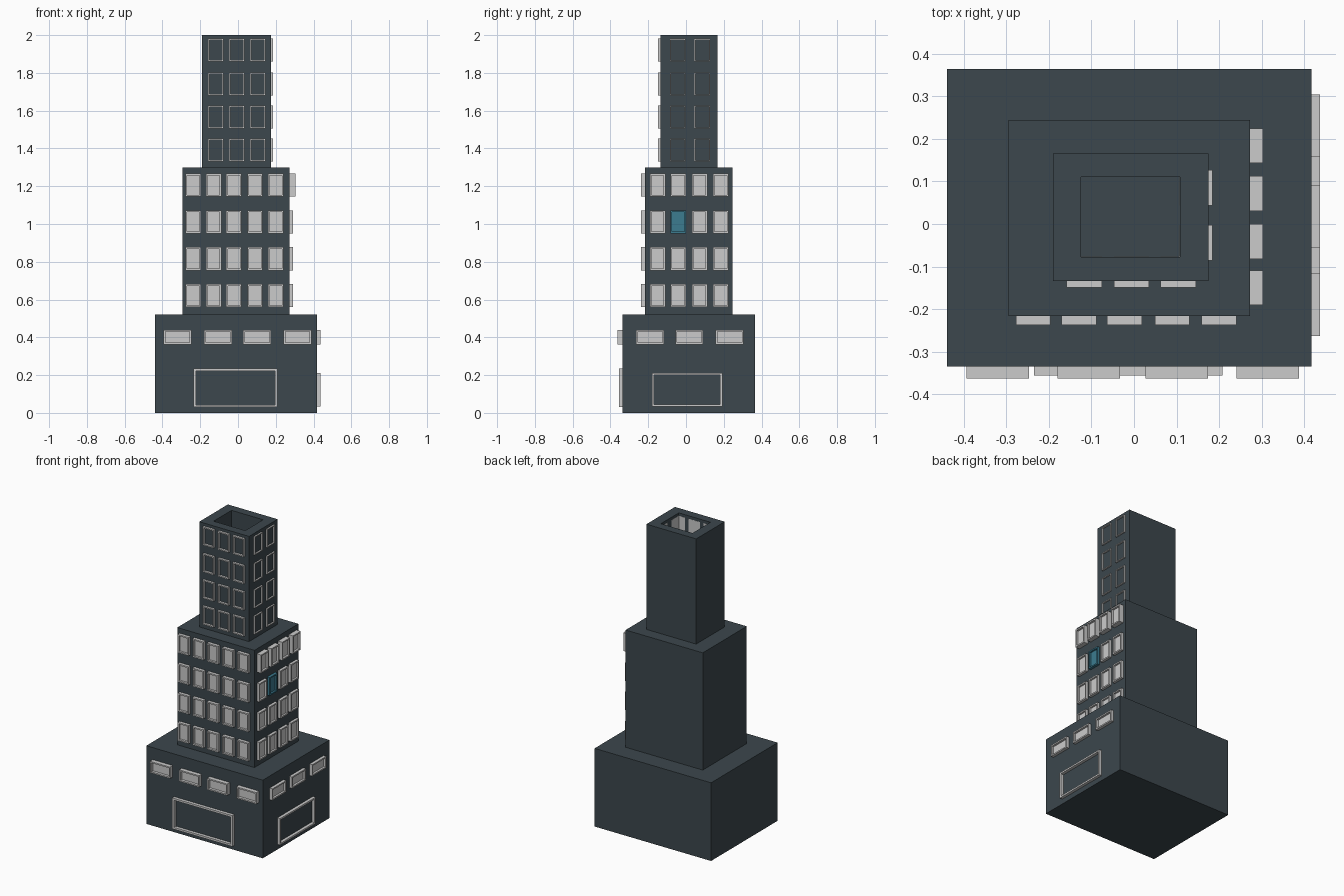
import bpy, bmesh
from mathutils import Vector

if "Cube" in bpy.data.objects:
    bpy.data.objects.remove(bpy.data.objects["Cube"])


def material(name, rgb):
    m = bpy.data.materials.new(name)
    m.diffuse_color = (*rgb, 1)
    m.use_nodes = True
    m.node_tree.nodes["Principled BSDF"].inputs["Base Color"].default_value = m.diffuse_color
    return m


WALL = material("dark_slate", (0.045, 0.063, 0.074))
BLUE = material("blue_glass", (0.045, 0.2, 0.28))


def finish(bm, name, mat=None):
    bmesh.ops.recalc_face_normals(bm, faces=bm.faces)
    me = bpy.data.meshes.new(name)
    bm.to_mesh(me)
    bm.free()
    ob = bpy.data.objects.new(name, me)
    bpy.context.collection.objects.link(ob)
    if mat:
        me.materials.append(mat)
    return ob


def box(bm, lo, hi):
    verts = bmesh.ops.create_cube(bm, size=1)["verts"]
    for v in verts:
        v.co = Vector([lo[i] if v.co[i] < 0 else hi[i] for i in range(3)])
    return list({f for v in verts for f in v.link_faces})


def well(bm, faces, normal, border, depth):
    """Inset the face looking along normal and push it inwards."""
    bm.normal_update()
    face = max(faces, key=lambda f: f.normal.dot(normal))
    bmesh.ops.inset_region(bm, faces=[face], thickness=border, use_even_offset=True)
    new = bmesh.ops.extrude_discrete_faces(bm, faces=[face])["faces"][0]
    bmesh.ops.translate(bm, verts=new.verts, vec=-normal * depth)


def storey(name, lo, hi):
    bm = bmesh.new()
    box(bm, lo, hi)
    return finish(bm, name, WALL)


def window(bm, side, span, z, outer, inner, border, depth):
    """Framed window on the front (-y) or right (+x) wall."""
    if side == "front":
        faces = box(bm, (span[0], outer, z[0]), (span[1], inner, z[1]))
        normal = Vector((0, -1, 0))
    else:
        faces = box(bm, (inner, span[0], z[0]), (outer, span[1], z[1]))
        normal = Vector((1, 0, 0))
    well(bm, faces, normal, border, depth)


def windows(name, side, spans, rows, outer, inner, border, depth, mat=None):
    bm = bmesh.new()
    for z in rows:
        for s in spans:
            window(bm, side, s, z, outer, inner, border, depth)
    return finish(bm, name, mat)


def spans(centres, width):
    return [(c - width / 2, c + width / 2) for c in centres]


# Stacked building blocks
storey("base_block", (-0.44, -0.335, 0), (0.417, 0.365, 0.52))
storey("middle_block", (-0.295, -0.217, 0.52), (0.273, 0.245, 1.3))

# Hollow upper tower with unequal wall thickness
bm = bmesh.new()
tower = box(bm, (-0.191, -0.134, 1.3), (0.175, 0.166, 2.0))
well(bm, tower, Vector((0, 0, 1)), 0.056, 0.68)
for v in bm.verts:
    if -0.19 < v.co.x < 0.17 and -0.13 < v.co.y < 0.16:
        v.co.x = -0.125 if v.co.x < 0 else 0.108
        v.co.y = -0.078 if v.co.y < 0 else 0.11
finish(bm, "tower_block", WALL)

# Tower frames: panes recessed behind the wall, backs showing in the hollow
rows = spans([1.392, 1.566, 1.741, 1.92], 0.122)
windows("tower_front_windows", "front", spans([-0.117, -0.006, 0.104], 0.083),
        rows, -0.149, -0.077, 0.008, 0.03)
windows("tower_right_windows", "right", spans([-0.044, 0.085], 0.083),
        rows, 0.185, 0.107, 0.006, 0.03)

# Middle windows
rows = spans([0.621, 0.816, 1.011, 1.206], 0.122)
windows("middle_front_windows", "front",
        spans([-0.237, -0.129, -0.022, 0.09, 0.2], 0.082),
        rows, -0.238, -0.19, 0.009, 0.014)
cols = spans([-0.15, -0.041, 0.072, 0.184], 0.082)
windows("middle_right_windows", "right", cols, rows[:2], 0.291, 0.25, 0.009, 0.012)
windows("middle_right_third_row", "right", [cols[0]] + cols[2:], [rows[2]],
        0.291, 0.25, 0.009, 0.012)
windows("middle_right_top_row", "right", cols, [rows[3]], 0.304, 0.25, 0.009, 0.014)
windows("blue_window", "right", [cols[1]], [rows[2]], 0.291, 0.25, 0.009, 0.012, BLUE)

# Base windows
rows = [(0.363, 0.44)]
windows("base_front_windows", "front", spans([-0.32, -0.106, 0.101, 0.315], 0.147),
        rows, -0.363, -0.31, 0.009, 0.018)
windows("base_right_windows", "right", spans([-0.19, 0.017, 0.231], 0.147),
        rows, 0.437, 0.39, 0.009, 0.014)

# Entrances
windows("front_entrance", "front", [(-0.235, 0.208)], [(0.03, 0.236)],
        -0.356, -0.29, 0.013, 0.035)
windows("right_entrance", "right", [(-0.181, 0.192)], [(0.034, 0.211)],
        0.437, 0.36, 0.011, 0.035)
